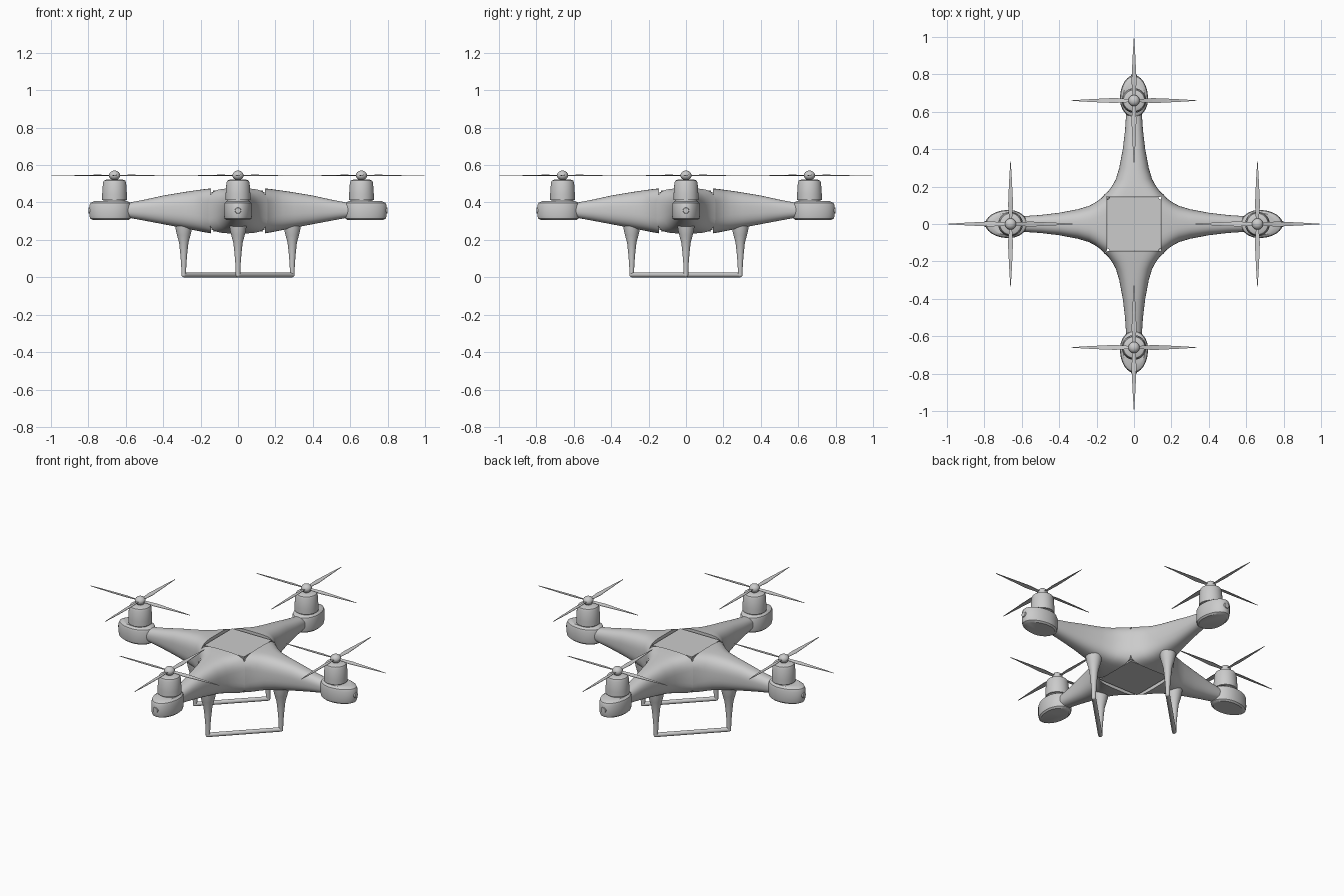
import bpy, bmesh, math
from mathutils import Matrix, Vector

cube = bpy.data.objects.get("Cube")
if cube:
    bpy.data.objects.remove(cube, do_unlink=True)

grey = bpy.data.materials.new("light grey plastic")
grey.use_nodes = True
colour = (0.6, 0.6, 0.6, 1)
grey.diffuse_color = colour
grey.node_tree.nodes["Principled BSDF"].inputs["Base Color"].default_value = colour


def finish(name, bm, turn=None, smooth=True):
    """Turn a bmesh into a named, shaded object."""
    if turn is not None:
        bmesh.ops.transform(bm, matrix=turn, verts=bm.verts)
    bmesh.ops.recalc_face_normals(bm, faces=bm.faces)
    mesh = bpy.data.meshes.new(name)
    bm.to_mesh(mesh)
    bm.free()
    mesh.materials.append(grey)
    ob = bpy.data.objects.new(name, mesh)
    bpy.context.collection.objects.link(ob)
    if smooth:
        bpy.ops.object.select_all(action="DESELECT")
        ob.select_set(True)
        bpy.context.view_layer.objects.active = ob
        bpy.ops.object.shade_smooth_by_angle(angle=math.radians(35))
    return ob


def loft(rings, cap=True):
    """Skin a list of equal-length point rings."""
    bm = bmesh.new()
    loops = [[bm.verts.new(p) for p in ring] for ring in rings]
    for a, b in zip(loops, loops[1:]):
        for i in range(len(a)):
            j = (i + 1) % len(a)
            bm.faces.new((a[i], a[j], b[j], b[i]))
    if cap:
        bm.faces.new(loops[0])
        bm.faces.new(loops[-1])
    return bm


def lathe(profile, x=0, sides=32):
    """Solid of revolution about a vertical axis at x."""
    angles = [math.tau * i / sides for i in range(sides)]
    return loft([[(x + r * math.cos(a), r * math.sin(a), z) for a in angles]
                 for r, z in profile])


def power(v, n):
    return math.copysign(abs(v) ** (2 / n), v)


def arm_ring(r, w, top, bottom, n, sides=48):
    """Rounded cross-section; the widest ring is mitred along the diagonal."""
    mid, half = (top + bottom) / 2, (top - bottom) / 2
    ring = []
    for i in range(sides):
        a = math.tau * i / sides
        y = w * power(math.cos(a), n)
        ring.append((max(r, abs(y)), y, mid + half * power(math.sin(a), n)))
    return ring


ARM = [(.145, .158, .475, .235, 4), (.175, .138, .472, .24, 3.5),
       (.205, .116, .468, .246, 3.1), (.24, .097, .463, .253, 2.8),
       (.30, .079, .454, .265, 2.6), (.40, .060, .437, .284, 2.5),
       (.50, .048, .415, .303, 2.4), (.62, .040, .392, .325, 2.3)]
POD = [(.84, .306), (.96, .314), (1, .33), (1, .385), (.95, .398), (.78, .408)]
MOTOR = [(.058, .395), (.058, .412), (.066, .414), (.066, .445), (.062, .505),
         (.057, .517), (.045, .522), (.016, .523), (.016, .533)]
LEG = [(.046, .275), (.042, .25), (.036, .225), (.025, .185), (.019, .13),
       (.014, .07), (.012, .015)]
HUB = Vector((.66, 0, .545))


def blade(bm, angle):
    """Thin twisted blade, straight leading edge and tapering to a point."""
    stations = [(.02, .008, -.008), (.06, .010, -.010), (.10, .013, -.014),
                (.18, .010, -.010), (.26, .006, -.006), (.336, .001, -.001)]
    spin = Matrix.Translation(HUB) @ Matrix.Rotation(angle, 4, "Z")
    rows = []
    for r, front, back in stations:
        tilt = .25 * (1 - r / .34)
        pts = [(r, front, front * tilt + .0012), (r, back, back * tilt + .0012),
               (r, back, back * tilt - .0012), (r, front, front * tilt - .0012)]
        rows.append([bm.verts.new(spin @ Vector(p)) for p in pts])
    for a, b in zip(rows, rows[1:]):
        for i in range(4):
            bm.faces.new((a[i], a[(i + 1) % 4], b[(i + 1) % 4], b[i]))
    bm.faces.new(rows[0])
    bm.faces.new(rows[-1])


# Four identical arms, each with pod, motor, propeller and leg
for k, side in enumerate(("left", "back", "right", "front")):
    turn = Matrix.Rotation(k * math.pi / 2, 4, "Z")
    finish(side + "_arm", loft([arm_ring(*s) for s in ARM]), turn)

    # Egg-shaped pod, narrower where it meets the arm
    rings = []
    for s, z in POD:
        ring = []
        for i in range(40):
            a = math.tau * i / 40
            reach = .125 if math.cos(a) > 0 else .10
            ring.append((.67 + s * reach * math.cos(a), s * .075 * math.sin(a), z))
        rings.append(ring)
    finish(side + "_motor_pod", loft(rings), turn)

    # Small lamp disc on the outer end of the pod
    bm = bmesh.new()
    place = Matrix.Translation((.795, 0, .357)) @ Matrix.Rotation(math.pi / 2, 4, "Y")
    bmesh.ops.create_cone(bm, cap_ends=True, segments=20, radius1=.017,
                          radius2=.015, depth=.008, matrix=place)
    finish(side + "_lamp", bm, turn)

    finish(side + "_motor", lathe(MOTOR, HUB.x), turn)

    # Propeller nut and blades
    bm = bmesh.new()
    bmesh.ops.create_uvsphere(bm, u_segments=24, v_segments=14, radius=.03,
                              matrix=Matrix.Translation(HUB) @ Matrix.Diagonal((1, 1, .85, 1)))
    finish(side + "_propeller_hub", bm, turn)
    bm = bmesh.new()
    for q in range(4):
        blade(bm, q * math.pi / 2)
    finish(side + "_propeller", bm, turn, smooth=False)

    finish(side + "_leg", lathe(LEG, .29, 24), turn)

# Flat centre hatch and belly between the arm shells
bm = bmesh.new()
bmesh.ops.create_cube(bm, size=1, matrix=Matrix.Translation((0, 0, .355))
                      @ Matrix.Diagonal((.284, .284, .218, 1)))
bmesh.ops.bevel(bm, geom=bm.edges[:], offset=.008, segments=2, affect="EDGES")
finish("centre_body", bm)

# Two landing skids, each joining a pair of neighbouring legs
for name, s in (("front_left_skid", 1), ("back_right_skid", -1)):
    a, b = Vector((s * .29, 0, .0125)), Vector((0, -s * .29, .0125))
    along = b - a
    bm = bmesh.new()
    place = Matrix.Translation((a + b) / 2) @ along.to_track_quat("Z", "Y").to_matrix().to_4x4()
    bmesh.ops.create_cone(bm, cap_ends=True, segments=20, radius1=.0125,
                          radius2=.0125, depth=along.length, matrix=place)
    # Rounded elbows under the legs
    for p in (a, b):
        bmesh.ops.create_uvsphere(bm, u_segments=16, v_segments=10, radius=.0125,
                                  matrix=Matrix.Translation(p))
    finish(name, bm)
